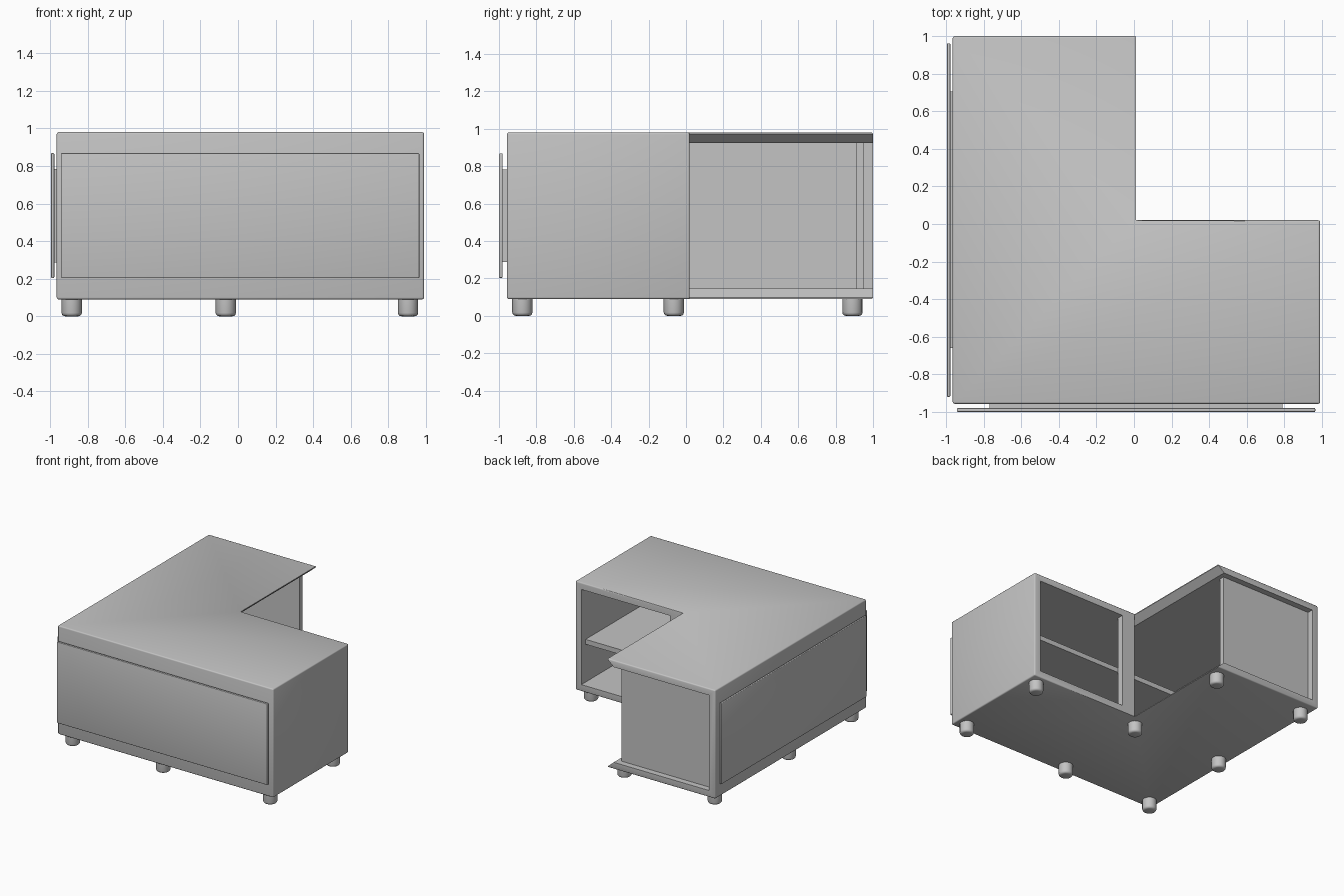
import bpy, bmesh, math

if "Cube" in bpy.data.objects:
    bpy.data.objects.remove(bpy.data.objects["Cube"], do_unlink=True)

grey = bpy.data.materials.new("plain_grey")
grey.use_nodes = True
GREY = (0.55, 0.55, 0.55, 1)
grey.diffuse_color = GREY
grey.node_tree.nodes["Principled BSDF"].inputs["Base Color"].default_value = GREY


def finish(name, bm):
    bmesh.ops.recalc_face_normals(bm, faces=bm.faces[:])
    mesh = bpy.data.meshes.new(name)
    bm.to_mesh(mesh)
    bm.free()
    mesh.materials.append(grey)
    ob = bpy.data.objects.new(name, mesh)
    bpy.context.scene.collection.objects.link(ob)
    return ob


def activate(ob):
    bpy.ops.object.select_all(action="DESELECT")
    ob.select_set(True)
    bpy.context.view_layer.objects.active = ob


def smooth(ob):
    activate(ob)
    bpy.ops.object.shade_smooth_by_angle(angle=math.radians(35))


def prism(name, pts, lo, hi, along="z", bevel=0.0, keep_sharp=None):
    """Extrude an outline along z (points are x, y) or along y (points are x, z)."""
    place = (lambda a, b, c: (a, b, c)) if along == "z" else (lambda a, b, c: (a, c, b))
    bm = bmesh.new()
    ends = [[bm.verts.new(place(a, b, c)) for a, b in pts] for c in (lo, hi)]
    for ring in ends:
        bm.faces.new(ring)
    n = len(pts)
    for i in range(n):
        j = (i + 1) % n
        bm.faces.new((ends[0][i], ends[0][j], ends[1][j], ends[1][i]))
    bmesh.ops.recalc_face_normals(bm, faces=bm.faces[:])
    if bevel:
        edges = [e for e in bm.edges if not (keep_sharp and keep_sharp(e))]
        bmesh.ops.bevel(bm, geom=edges, offset=bevel, segments=3, profile=0.5,
                        affect="EDGES")
    return finish(name, bm)


def box(name, x, y, z, bevel=0.0):
    pts = [(x[0], y[0]), (x[1], y[0]), (x[1], y[1]), (x[0], y[1])]
    return prism(name, pts, z[0], z[1], bevel=bevel)


def cut(target, cutter):
    cutter.hide_render = True
    mod = target.modifiers.new("cut", "BOOLEAN")
    mod.operation = "DIFFERENCE"
    mod.solver = "EXACT"
    mod.object = cutter
    activate(target)
    bpy.ops.object.modifier_apply(modifier=mod.name)
    bpy.data.objects.remove(cutter, do_unlink=True)


# Main dimensions
LEFT, RIGHT, FRONT, BACK = -0.965, 0.99, -0.957, 1.0
INX, INY = 0.01, 0.02            # inner corner of the L
BOT, TOP, T = 0.09, 0.98, 0.055  # shell heights and thickness
IN_Z = (BOT + T, TOP - T)

# L-shaped shell
outline = [(LEFT, FRONT), (RIGHT, FRONT), (RIGHT, INY), (INX, INY), (INX, BACK), (LEFT, BACK)]
shell = prism("counter_shell", outline, BOT, TOP, bevel=0.01,
              keep_sharp=lambda e: all(abs(v.co.x - INX) < 1e-4 for v in e.verts))

# Hollow inside, open through the end of the long wing
hollow = [(LEFT + T, FRONT + T), (RIGHT - T, FRONT + T), (RIGHT - T, INY - T),
          (INX - T, INY - T), (INX - T, BACK + 0.1), (LEFT + T, BACK + 0.1)]
cut(shell, prism("hollow_cutter", hollow, *IN_Z))
# Shelf opening
cut(shell, box("shelf_opening_cutter", (INX + 0.12, RIGHT - T), (INY - T - 0.02, INY + 0.1), IN_Z))
# Open side of the long wing, with chamfered top and bottom edges
flare = [(INX - T - 0.01, IN_Z[0]), (INX - T, IN_Z[0]), (INX + 0.002, BOT + 0.005),
         (INX + 0.002, TOP - 0.005), (INX - T, IN_Z[1]), (INX - T - 0.01, IN_Z[1])]
cut(shell, prism("side_opening_cutter", flare, INY - T - 0.005, BACK + 0.1, along="y"))
smooth(shell)

# Shelf and recessed end panel
box("shelf", (LEFT + T, RIGHT - T), (FRONT + T, INY - T), (0.455, 0.495))
box("end_panel", (LEFT + T, -0.08), (0.91, 0.95), IN_Z)

# Raised outer panels on spacers
PANEL_Z, SPACER_Z = (0.203, 0.868), (0.287, 0.783)
smooth(box("front_panel", (-0.942, 0.965), (-1.0, -0.98), PANEL_Z, 0.005))
box("front_spacer", (-0.77, 0.79), (-0.985, FRONT + 0.01), SPACER_Z)
smooth(box("side_panel", (-0.995, -0.978), (-0.92, 0.962), PANEL_Z, 0.005))
box("side_spacer", (-0.983, LEFT + 0.01), (-0.66, 0.705), SPACER_Z)

# Round feet under every corner and middle of the L
for i, x in enumerate((-0.885, -0.065, 0.905)):
    for j, y in enumerate((-0.875, -0.065, 0.89)):
        if i == 2 and j == 2:
            continue
        bm = bmesh.new()
        bmesh.ops.create_cone(bm, cap_ends=True, segments=16, radius1=0.054,
                              radius2=0.054, depth=0.1)
        rim = [e for e in bm.edges if all(v.co.z < 0 for v in e.verts)]
        bmesh.ops.bevel(bm, geom=rim, offset=0.018, segments=3, profile=0.5, affect="EDGES")
        bmesh.ops.translate(bm, verts=bm.verts[:], vec=(x, y, 0.05))
        smooth(finish(f"foot_{i}_{j}", bm))
